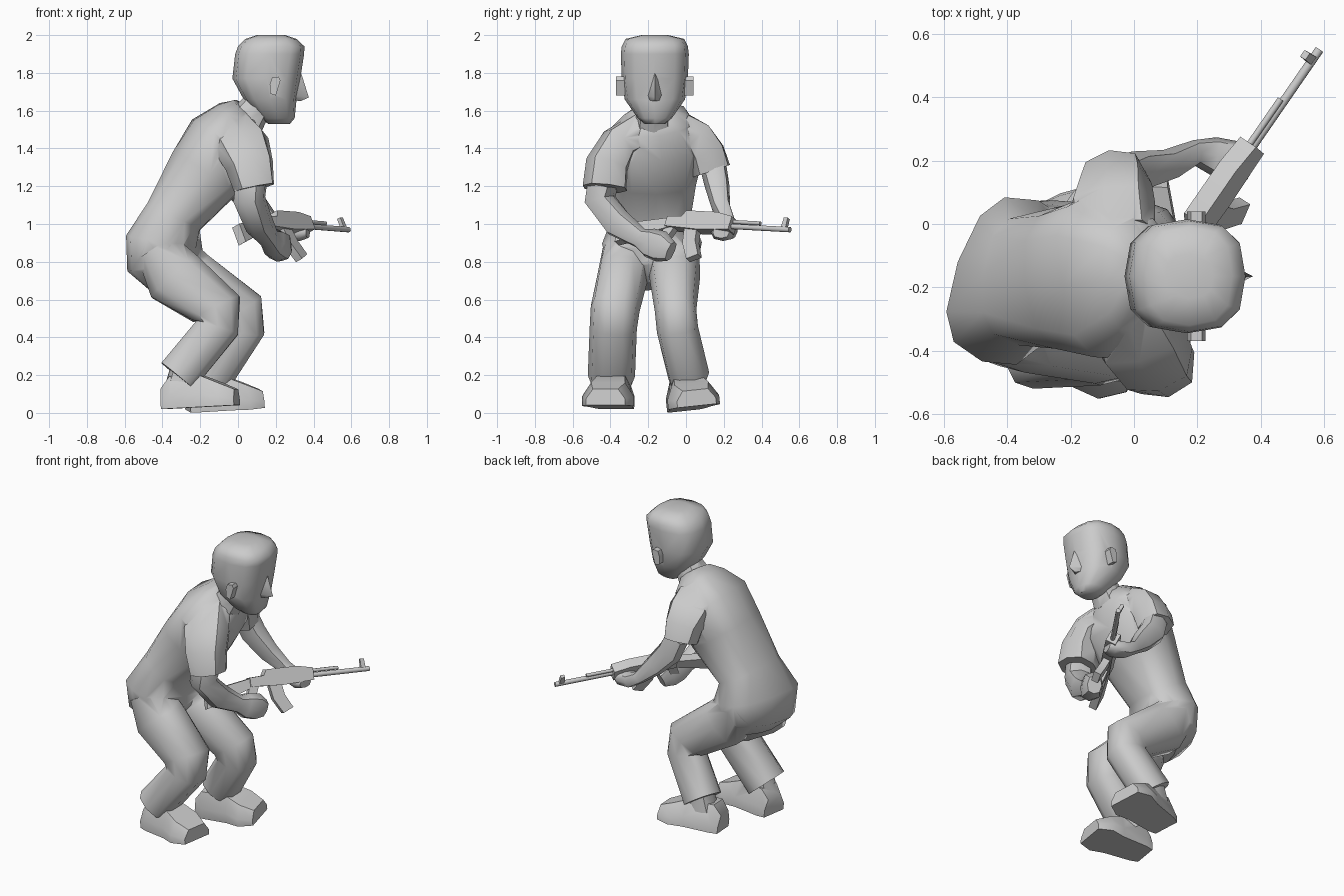
import bpy, bmesh, math
from mathutils import Vector, Matrix


def smooth(ob, angle):
    bpy.ops.object.select_all(action='DESELECT')
    ob.select_set(True)
    bpy.context.view_layer.objects.active = ob
    bpy.ops.object.shade_smooth_by_angle(angle=math.radians(angle))


def skin(name, loops, angle=50):
    """Bridge equal-length point loops and cap both ends."""
    bm = bmesh.new()
    rings = [[bm.verts.new(p) for p in loop] for loop in loops]
    n = len(rings[0])
    for a, b in zip(rings, rings[1:]):
        for i in range(n):
            j = (i + 1) % n
            bm.faces.new((a[i], a[j], b[j], b[i]))
    bm.faces.new(rings[0])
    bm.faces.new(rings[-1])
    bmesh.ops.recalc_face_normals(bm, faces=bm.faces)
    me = bpy.data.meshes.new(name)
    bm.to_mesh(me)
    bm.free()
    ob = bpy.data.objects.new(name, me)
    bpy.context.collection.objects.link(ob)
    smooth(ob, angle)
    return ob


def rounded(a, p=0.8):
    c, s = math.cos(a), math.sin(a)
    return math.copysign(abs(c) ** p, c), math.copysign(abs(s) ** p, s)


def tube(name, rings, sides=8, yaw=0, angle=50, p=0.8):
    """Rings are (x, y, z, half width, half depth[, yaw]) across the path."""
    pts = [Vector(r[:3]) for r in rings]
    loops = []
    for i, r in enumerate(rings):
        t = Vector()
        if i > 0:
            t += (pts[i] - pts[i - 1]).normalized()
        if i < len(pts) - 1:
            t += (pts[i + 1] - pts[i]).normalized()
        t.normalize()
        y = math.radians(r[5] if len(r) > 5 else yaw)
        side = Vector((-math.sin(y), math.cos(y), 0))
        side = (side - t * side.dot(t)).normalized()
        depth = side.cross(t)
        loop = []
        for k in range(sides):
            c, s = rounded(math.tau * k / sides, p)
            loop.append(pts[i] + side * c * r[3] + depth * s * r[4])
        loops.append(loop)
    return skin(name, loops, angle)


def weld(base, parts, angle=50):
    """Union parts into base so no hidden inner walls remain."""
    for part in parts:
        mod = base.modifiers.new("union", 'BOOLEAN')
        mod.operation = 'UNION'
        mod.solver = 'EXACT'
        mod.object = part
        bpy.context.view_layer.objects.active = base
        bpy.ops.object.modifier_move_to_index(modifier=mod.name, index=0)
        bpy.ops.object.modifier_apply(modifier=mod.name)
        bpy.data.objects.remove(part)
    smooth(base, angle)


# Torso, twisted between hips and shoulders
torso = tube("clothed_body", [
    (-0.37, -0.18, 0.67, 0.15, 0.08, -20),
    (-0.395, -0.18, 0.77, 0.24, 0.17, -20),
    (-0.39, -0.18, 0.90, 0.27, 0.18, -20),
    (-0.34, -0.18, 1.04, 0.205, 0.155, -10),
    (-0.175, -0.17, 1.27, 0.235, 0.205, 8),
    (-0.07, -0.16, 1.44, 0.27, 0.20, 13),
    (0.01, -0.16, 1.55, 0.18, 0.14, 10),
    (0.05, -0.17, 1.60, 0.09, 0.09, 0)], sides=12, p=0.75)

# Neck
neck = tube("neck", [(0.04, -0.17, 1.54, 0.10, 0.10), (0.10, -0.17, 1.63, 0.085, 0.08),
                     (0.15, -0.17, 1.74, 0.09, 0.09)])

# Head: z, back x, front x, half width
profile = [(1.53, 0.16, 0.275, 0.055), (1.56, 0.12, 0.30, 0.09), (1.66, 0.03, 0.31, 0.16),
           (1.77, -0.03, 0.33, 0.175), (1.90, -0.015, 0.35, 0.18), (1.94, 0.0, 0.352, 0.175),
           (1.98, 0.04, 0.31, 0.155), (2.0, 0.10, 0.25, 0.07)]
loops = []
for z, x0, x1, w in profile:
    loop = []
    for k in range(12):
        c, s = rounded(math.tau * k / 12, 0.75)
        loop.append(((x0 + x1) / 2 + (x1 - x0) / 2 * c, -0.165 + w * s, z))
    loops.append(loop)
head = skin("head", loops)

# Nose
nose = skin("nose", [[(0.31, -0.145, 1.80), (0.334, -0.165, 1.80), (0.31, -0.185, 1.80)],
                     [(0.30, -0.125, 1.68), (0.375, -0.165, 1.67), (0.30, -0.205, 1.68)],
                     [(0.30, -0.135, 1.655), (0.33, -0.165, 1.65), (0.30, -0.195, 1.655)]], 80)

# Ears
ears = []
for label, s in (("left", 1), ("right", -1)):
    y = -0.165 + s * 0.15
    out = -0.165 + s * 0.205
    outline = [(0.17, 1.69), (0.20, 1.68), (0.225, 1.76), (0.215, 1.78), (0.18, 1.775), (0.168, 1.74)]
    ears.append(skin(label + "_ear", [[(px, y, pz) for px, pz in outline],
                                      [(px, out, pz) for px, pz in outline]], 30))
weld(head, [neck, nose] + ears)

# Sleeves
right_sleeve = tube("right_sleeve", [
    (-0.03, -0.24, 1.48, 0.11, 0.13), (0.02, -0.36, 1.415, 0.105, 0.15),
    (0.06, -0.42, 1.31, 0.115, 0.13), (0.085, -0.43, 1.19, 0.12, 0.11)], yaw=13)
left_sleeve = tube("left_sleeve", [
    (-0.06, -0.04, 1.51, 0.09, 0.13), (-0.07, 0.05, 1.45, 0.10, 0.14),
    (-0.06, 0.105, 1.37, 0.105, 0.12), (-0.06, 0.135, 1.28, 0.105, 0.105)], yaw=10)

# Arms with closed hands
tube("right_arm", [(0.07, -0.44, 1.21, 0.08, 0.08), (0.06, -0.455, 1.13, 0.085, 0.08),
                   (0.11, -0.36, 1.005, 0.07, 0.08), (0.165, -0.24, 0.925, 0.05, 0.055),
                   (0.19, -0.19, 0.90, 0.06, 0.08), (0.22, -0.13, 0.88, 0.065, 0.085),
                   (0.245, -0.08, 0.855, 0.045, 0.055)], yaw=63)
tube("left_arm", [(-0.04, 0.145, 1.30, 0.07, 0.075), (0.0, 0.165, 1.20, 0.065, 0.08),
                  (0.10, 0.185, 1.09, 0.05, 0.065), (0.19, 0.225, 1.0, 0.04, 0.04),
                  (0.25, 0.215, 0.965, 0.06, 0.045), (0.33, 0.195, 0.955, 0.065, 0.045),
                  (0.37, 0.185, 0.955, 0.045, 0.03)])

# Trouser legs
right_leg = tube("right_leg", [
    (-0.43, -0.32, 0.87, 0.12, 0.12), (-0.335, -0.335, 0.72, 0.135, 0.17),
    (-0.115, -0.375, 0.55, 0.13, 0.145), (-0.11, -0.385, 0.45, 0.125, 0.12),
    (-0.32, -0.395, 0.195, 0.125, 0.115)], sides=10)
left_leg = tube("left_leg", [
    (-0.38, -0.05, 0.88, 0.12, 0.12), (-0.26, -0.06, 0.72, 0.135, 0.16),
    (0.005, -0.055, 0.54, 0.11, 0.145), (0.025, -0.045, 0.44, 0.11, 0.12),
    (-0.135, 0.015, 0.195, 0.11, 0.115)], sides=10)
weld(torso, [right_sleeve, left_sleeve, right_leg, left_leg], 60)


# Shoes: sections along the length (s, half width, height)
def shoe(name, heel, yaw, pitch, roll):
    m = (Matrix.Translation(heel) @ Matrix.Rotation(math.radians(yaw), 4, 'Z')
         @ Matrix.Rotation(math.radians(-pitch), 4, 'Y') @ Matrix.Rotation(math.radians(roll), 4, 'X'))
    loops = []
    for s, w, h in [(0, 0.085, 0.11), (0.05, 0.10, 0.17), (0.22, 0.115, 0.165),
                    (0.31, 0.14, 0.125), (0.395, 0.105, 0.085)]:
        loops.append([m @ Vector((s, a * w, b * h)) for a, b in
                      [(-1, 0), (1, 0), (1, 0.4), (0.65, 1), (-0.65, 1), (-1, 0.4)]])
    return skin(name, loops, 40)


weld(shoe("right_shoe", (-0.395, -0.365, 0.02), -9, 3, 0),
     [tube("right_ankle", [(-0.30, -0.385, 0.12, 0.08, 0.09), (-0.26, -0.385, 0.26, 0.08, 0.09)])])
weld(shoe("left_shoe", (-0.265, -0.01, 0.01), 10, 4, 6),
     [tube("left_ankle", [(-0.14, 0.015, 0.12, 0.08, 0.09), (-0.10, 0.01, 0.26, 0.08, 0.09)])])

# Rifle frame: forward, left, up, rolled towards the body's left
fwd = Vector((0.38, 0.55, -0.03)).normalized()
left = Vector((-0.82, 0.567, 0.0))
up = Vector((0, 0, 1)) * 0.87 + left * 0.42
up = (up - fwd * up.dot(fwd)).normalized()
lat = up.cross(fwd)
origin = Vector((0.205, 0.0, 1.0))


def gun(s, l, u):
    return origin + fwd * s + lat * l + up * u


def slab(name, outline, half):
    skin(name, [[gun(s, l, u) for s, u in outline] for l in (-half, half)], 30)


def rod(name, s0, s1, u, r):
    skin(name, [[gun(s, r * math.cos(a), u + r * math.sin(a))
                 for a in [math.tau * k / 8 for k in range(8)]] for s in (s0, s1)], 50)


slab("rifle_receiver", [(-0.11, -0.03), (0.10, -0.04), (0.30, -0.03), (0.30, 0.045),
                        (0.20, 0.065), (0.0, 0.065), (-0.02, 0.03), (-0.11, 0.025)], 0.033)
slab("rifle_stock", [(-0.08, -0.03), (-0.40, -0.135), (-0.40, -0.03), (-0.08, 0.025)], 0.025)
slab("rifle_grip", [(-0.11, -0.02), (-0.05, -0.02), (-0.10, -0.14), (-0.15, -0.13)], 0.02)
slab("rifle_magazine", [(0.01, -0.02), (0.09, -0.02), (0.105, -0.10), (0.15, -0.18),
                        (0.085, -0.21), (0.03, -0.12)], 0.022)
rod("rifle_barrel", 0.27, 0.67, 0.0, 0.015)
rod("rifle_gas_tube", 0.27, 0.47, 0.027, 0.011)
slab("rifle_front_sight", [(0.615, 0.0), (0.645, 0.0), (0.64, 0.065), (0.615, 0.065)], 0.011)
